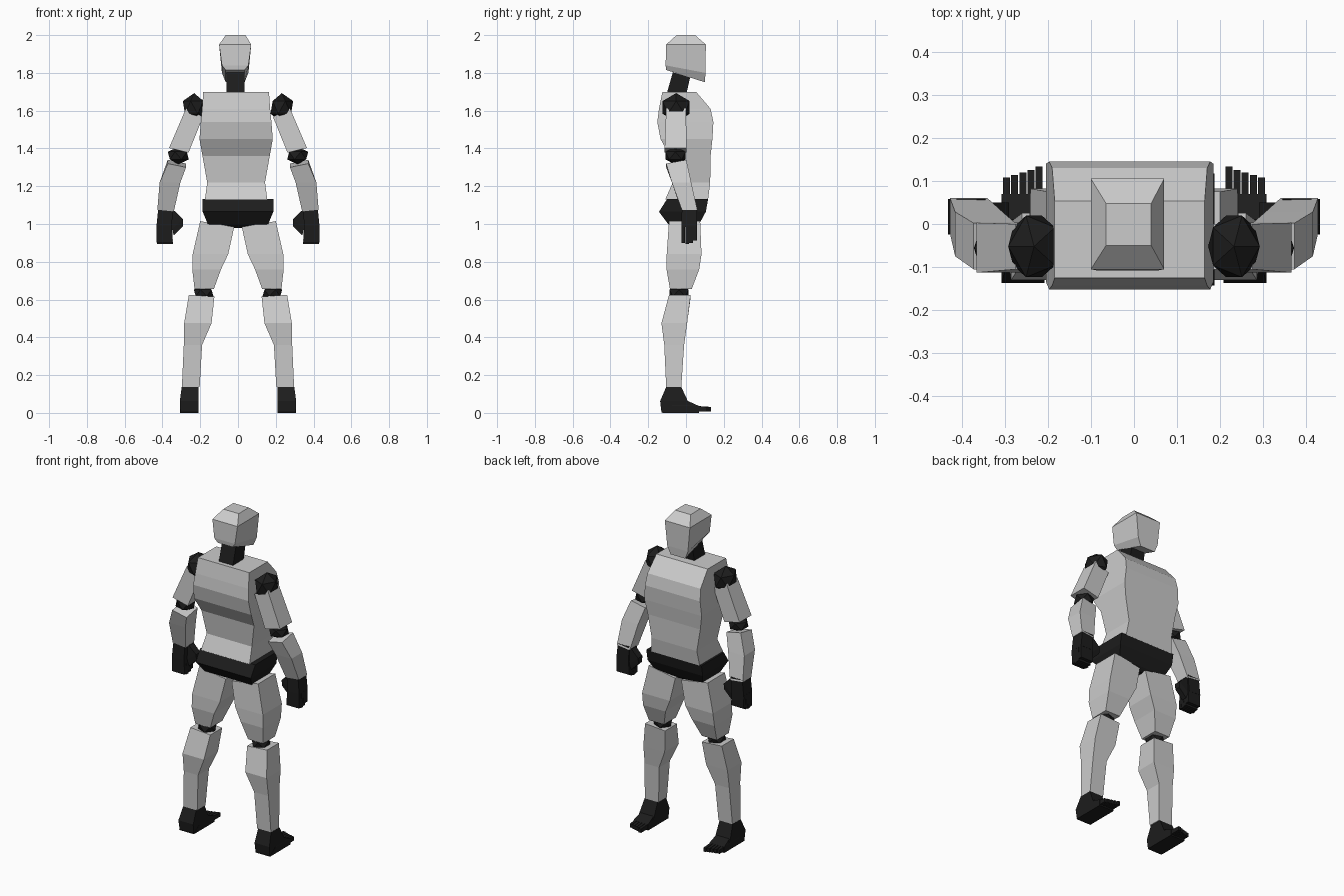
import bpy, bmesh
from mathutils import Matrix

dark = bpy.data.materials.new("dark")
dark.diffuse_color = (0.012, 0.012, 0.012, 1)


def finish(name, bm, mat):
    bmesh.ops.recalc_face_normals(bm, faces=bm.faces)
    me = bpy.data.meshes.new(name)
    bm.to_mesh(me)
    bm.free()
    ob = bpy.data.objects.new(name, me)
    bpy.context.collection.objects.link(ob)
    if mat:
        me.materials.append(mat)
    return ob


def loft(name, rings, mat=None, s=1):
    """Four-sided loft. Ring = x0, x1, y0, y1, z [, rise toward x1, rise toward y1]."""
    bm = bmesh.new()
    loops = []
    for r in rings:
        x0, x1, y0, y1, z, tx, ty = (list(r) + [0, 0])[:7]
        loops.append([bm.verts.new((s * (x0 if i < 0 else x1), y0 if j < 0 else y1,
                                    z + i * tx / 2 + j * ty / 2))
                      for i, j in ((-1, -1), (1, -1), (1, 1), (-1, 1))])
    for a, b in zip(loops, loops[1:]):
        for i in range(4):
            k = (i + 1) % 4
            bm.faces.new((a[i], a[k], b[k], b[i]))
    bm.faces.new(loops[0])
    bm.faces.new(loops[-1])
    return finish(name, bm, mat)


def joint(name, centre, radii, s):
    """Faceted ball joint."""
    bm = bmesh.new()
    bmesh.ops.create_icosphere(bm, subdivisions=1, radius=1)
    bmesh.ops.transform(bm, verts=bm.verts, matrix=Matrix.Diagonal((s * radii[0], radii[1], radii[2], 1)))
    bmesh.ops.translate(bm, verts=bm.verts, vec=(s * centre[0], centre[1], centre[2]))
    return finish(name, bm, dark)


# head and neck
loft("head", [(-.065, .04, -.05, .048, 2.0), (-.1, .07, -.105, .105, 1.95),
              (-.085, .055, -.108, .103, 1.82, 0, -.04),
              (-.065, .035, -.105, .1, 1.783, 0, -.065)])
loft("neck", [(-.06, .035, -.07, .022, 1.79, 0, -.025), (-.06, .035, -.105, 0, 1.68)], dark)

# torso
torso = [(.174, -.125, .053, 1.70), (.18, -.143, .13, 1.61), (.187, -.152, .145, 1.54),
         (.194, -.135, .14, 1.45), (.178, -.085, .13, 1.36), (.153, -.07, .128, 1.22),
         (.165, -.11, .117, 1.13)]
loft("torso", [(-.01 - w, -.01 + w, a, b, z) for w, a, b, z in torso])
loft("pelvis", [(-.187, .187, -.1, .117, 1.132), (-.187, .187, -.143, .105, 1.065),
                (-.16, .16, -.095, .07, 1.0), (-.06, .06, -.06, .05, .98)], dark)

for s, side in ((-1, "left"), (1, "right")):
    # arm
    joint("shoulder_" + side, (.232, -.052, 1.617), (.067, .084, .076), s)
    loft("upper_arm_" + side, [(.185, .275, -.105, 0, 1.59, .045),
                               (.262, .365, -.113, .003, 1.39, .025)], None, s)
    joint("elbow_" + side, (.316, -.056, 1.362), (.062, .063, .046), s)
    loft("forearm_" + side, [(.275, .372, -.105, .002, 1.32, .02, .02),
                             (.305, .415, -.075, .028, 1.22),
                             (.34, .427, -.022, .06, 1.07, .01)], None, s)
    # hand
    loft("palm_" + side, [(.345, .422, -.022, .058, 1.085), (.35, .432, -.024, .058, .985)], dark, s)
    for i in range(4):
        y = -.024 + i * .0205
        tip = (.9, .895, .9, .912)[i]
        loft("finger_%d_%s" % (i, side), [(.35, .432, y, y + .0195, .99),
                                          (.345, .43, y, y + .0195, tip)], dark, s)
    loft("thumb_" + side, [(.335, .365, .005, .05, 1.07), (.29, .35, .008, .05, 1.0, -.05),
                           (.29, .34, .012, .045, .965, -.05)], dark, s)
    # leg
    loft("thigh_" + side, [(.02, .2, -.09, .075, 1.0, .03), (.052, .24, -.102, .082, .84),
                           (.09, .242, -.103, .07, .76), (.128, .23, -.085, .03, .655)], None, s)
    joint("knee_" + side, (.182, -.037, .635), (.058, .06, .04), s)
    loft("calf_" + side, [(.125, .26, -.09, .025, .62, .01), (.14, .285, -.13, .006, .475),
                          (.19, .287, -.115, -.01, .36), (.203, .297, -.105, -.025, .137)], None, s)
    # foot
    loft("ankle_" + side, [(.21, .298, -.105, -.025, .137), (.208, .308, -.137, .01, .062),
                           (.21, .305, -.13, .06, .004)], dark, s)
    loft("instep_" + side, [(.212, .302, -.05, .012, .062), (.208, .308, -.08, .07, .036),
                            (.208, .308, -.13, .07, 0)], dark, s)
    for i, tip in enumerate((.133, .125, .119, .114, .108)):
        x = .212 + i * .019
        loft("toe_%d_%s" % (i, side), [(x, x + .016, .06, tip, .034, 0, -.005),
                                       (x, x + .016, .06, tip, .008)], dark, s)
